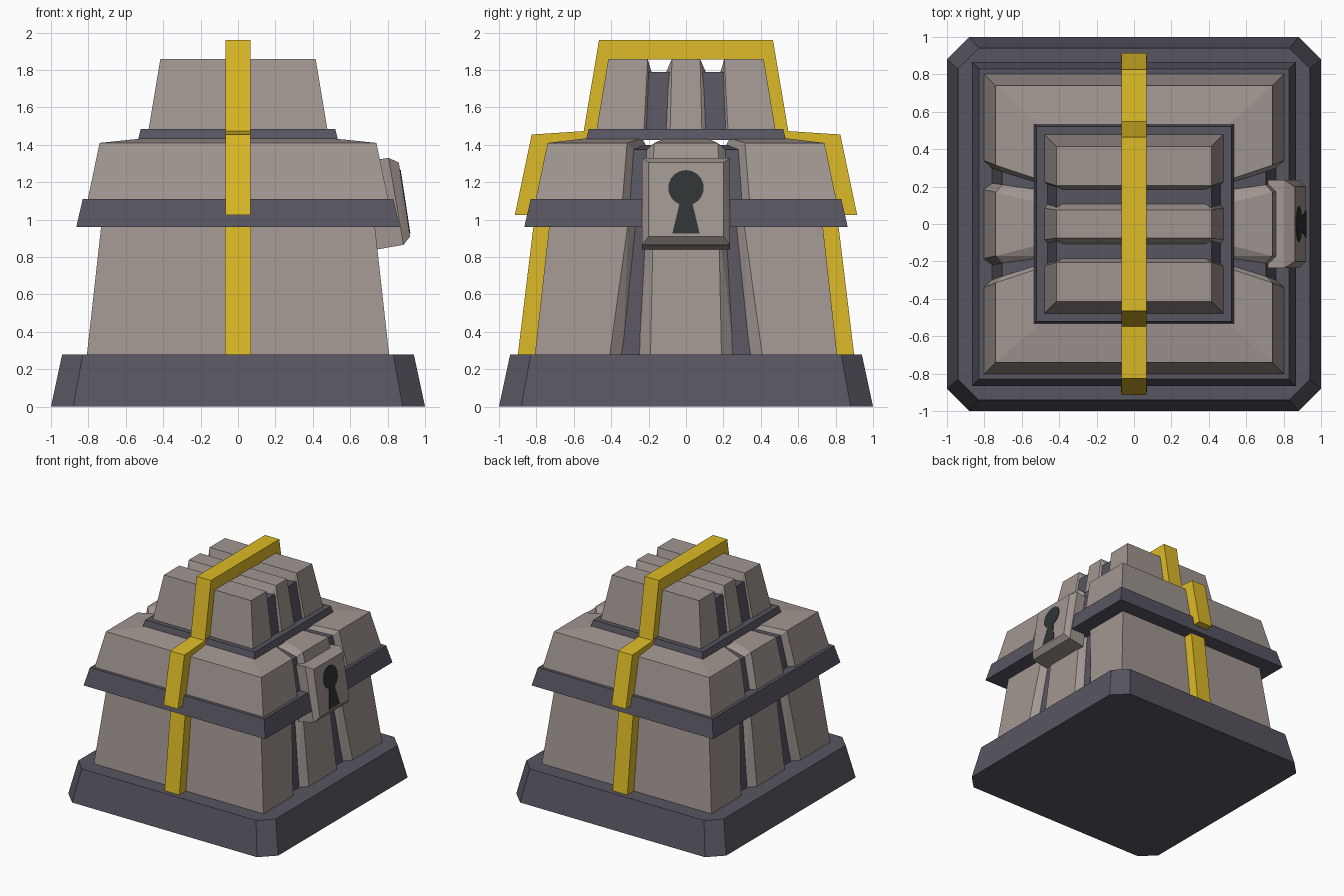
import bpy, bmesh, math

if "Cube" in bpy.data.objects:
    bpy.data.objects.remove(bpy.data.objects["Cube"])


def material(name, rgb):
    m = bpy.data.materials.new(name)
    m.diffuse_color = (*rgb, 1)
    m.use_nodes = True
    m.node_tree.nodes["Principled BSDF"].inputs["Base Color"].default_value = m.diffuse_color
    return m


STONE = material("warm grey stone", (0.355, 0.307, 0.283))
DARK = material("dark slate", (0.097, 0.09, 0.118))
GOLD = material("gold", (0.72, 0.49, 0.02))
BLACK = material("keyhole black", (0.03, 0.034, 0.034))


def finish(bm, name, mat):
    bmesh.ops.recalc_face_normals(bm, faces=bm.faces)
    me = bpy.data.meshes.new(name)
    bm.to_mesh(me)
    bm.free()
    me.materials.append(mat)
    ob = bpy.data.objects.new(name, me)
    bpy.context.collection.objects.link(ob)
    return ob


def hull(name, pts, mat):
    """Convex solid around points, with flat regions merged."""
    bm = bmesh.new()
    for p in pts:
        bm.verts.new(p)
    r = bmesh.ops.convex_hull(bm, input=bm.verts)
    junk = {g for g in r["geom_interior"] + r["geom_unused"]
            if isinstance(g, bmesh.types.BMVert)}
    bmesh.ops.delete(bm, geom=list(junk), context='VERTS')
    bmesh.ops.dissolve_limit(bm, angle_limit=0.01, verts=bm.verts, edges=bm.edges)
    finish(bm, name, mat)


def both_x(pts):
    return [(s * x, y, z) for s in (1, -1) for x, y, z in pts]


def both_y(pts):
    return [(x, s * y, z) for s in (1, -1) for x, y, z in pts]


def frustum(name, levels, mat):
    """Square tapered solid; levels are (half x, half y, z)."""
    hull(name, both_x(both_y(levels)), mat)


def prism(name, pts, offset, mat):
    """Extrude a planar polygon along x."""
    bm = bmesh.new()
    f = bm.faces.new([bm.verts.new(p) for p in pts])
    r = bmesh.ops.extrude_face_region(bm, geom=[f])
    bmesh.ops.translate(bm, vec=(offset, 0, 0),
                        verts=[v for v in r["geom"] if isinstance(v, bmesh.types.BMVert)])
    finish(bm, name, mat)


def split_block(name, outer, centre):
    """Two mirrored outer blocks and a centre block with grooves between."""
    for side, s in (("front", -1), ("back", 1)):
        hull(f"{name}_{side}_block", both_x([(x, s * y, z) for x, y, z in outer]), STONE)
    hull(f"{name}_centre_block", both_x(both_y(centre)), STONE)


# Base plinth with chamfered corners
hull("base_plinth", both_x(both_y([(1, .88, 0), (.88, 1, 0), (.94, .83, .28), (.83, .94, .28)])), DARK)

# Lower body
split_block("lower_body",
            [(.81, .81, .26), (.81, .41, .26), (.75, .335, .26),
             (.73, .73, .98), (.73, .31, .98), (.67, .26, .98)],
            [(.81, .19, .26), (.75, .26, .26), (.73, .175, .98), (.67, .22, .98)])
frustum("lower_core", [(.76, .45, .26), (.68, .4, .98)], DARK)

# Bands
frustum("wide_band", [(.865, .865, .96), (.83, .83, 1.11)], DARK)
frustum("narrow_band", [(.535, .535, 1.425), (.52, .52, 1.485)], DARK)

# Shoulder body
split_block("shoulder",
            [(.805, .805, 1.1), (.805, .34, 1.1), (.75, .29, 1.1),
             (.74, .74, 1.41), (.74, .315, 1.41), (.70, .275, 1.37),
             (.5, .53, 1.435), (.5, .235, 1.435), (.5, .21, 1.39)],
            [(.805, .185, 1.1), (.75, .225, 1.1),
             (.74, .17, 1.41), (.70, .215, 1.37),
             (.5, .11, 1.435), (.5, .155, 1.39)])
frustum("shoulder_core", [(.76, .4, 1.1), (.705, .4, 1.375), (.5, .4, 1.4)], DARK)

# Top block
split_block("top",
            [(.48, .48, 1.47), (.48, .225, 1.47), (.45, .2, 1.47),
             (.415, .415, 1.86), (.415, .205, 1.86), (.38, .182, 1.78)],
            [(.48, .085, 1.47), (.45, .125, 1.47),
             (.415, .075, 1.86), (.38, .11, 1.78)])
frustum("top_core", [(.465, .3, 1.47), (.415, .3, 1.79)], DARK)

# Gold straps: one over the lid, one below the band on each side
W = .068
half = [(.915, 1.025), (.825, 1.455), (.547, 1.473), (.465, 1.96)]
inner = [(.415, 1.855), (.48, 1.42), (.72, 1.395), (.8, 1.025)]
loop = half[::-1] + inner[::-1]
loop = half + [(-y, z) for y, z in half[::-1]] + [(-y, z) for y, z in inner[::-1]] + inner
prism("lid_strap", [(-W, y, z) for y, z in loop], 2 * W, GOLD)
for side, s in (("front", -1), ("back", 1)):
    hull(f"{side}_lower_strap",
         both_x([(.07, s * .90, .27), (.07, s * .78, .27), (.07, s * .815, .97), (.07, s * .70, .97)]), GOLD)

# Lock plate, tilted on the +x side
hull("lock_plate", both_y([(.74, .235, .84), (.68, .235, 1.31), (.885, .235, .865), (.805, .235, 1.33),
                           (.92, .2, .91), (.86, .2, 1.305)]), STONE)

# Keyhole plate
arc = [math.radians(-68 + i * 316 / 16) for i in range(17)]
outline = [(.095 * math.cos(a), 1.17 + .095 * math.sin(a)) for a in arc]
outline += [(-.073, .925), (.073, .925)]
prism("keyhole", [(.92 - .1519 * (z - .91) - .003, y, z) for y, z in outline], .007, BLACK)
